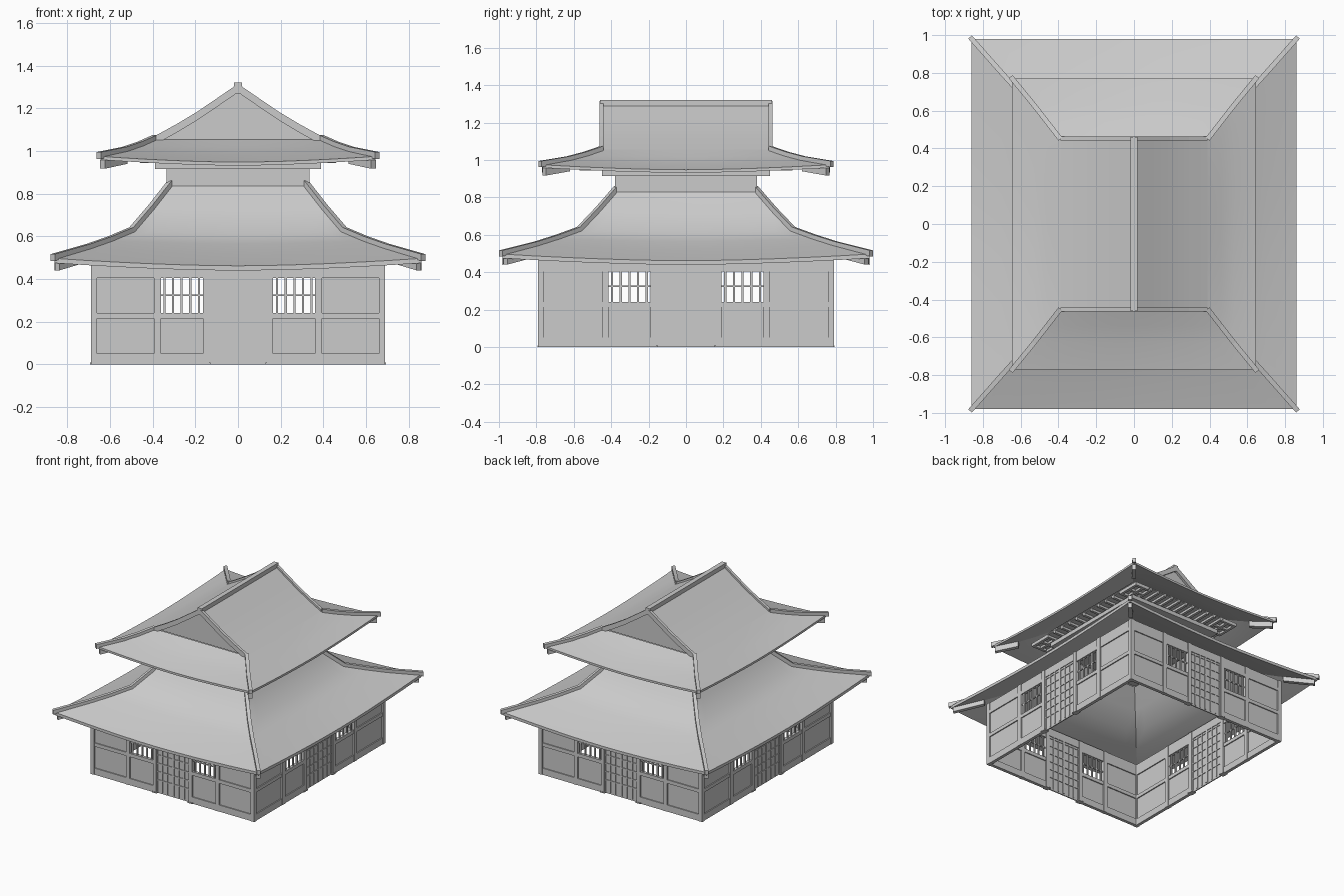
import bpy, bmesh, math
from mathutils import Vector

cube = bpy.data.objects.get("Cube")
if cube:
    bpy.data.objects.remove(cube, do_unlink=True)

grey = bpy.data.materials.new("plain_grey")
grey.use_nodes = True
grey.diffuse_color = (0.6, 0.6, 0.6, 1)
grey.node_tree.nodes["Principled BSDF"].inputs["Base Color"].default_value = (0.6, 0.6, 0.6, 1)


def finish(name, bm, mirror=False, smooth=False):
    mesh = bpy.data.meshes.new(name)
    bmesh.ops.recalc_face_normals(bm, faces=bm.faces)
    bm.to_mesh(mesh)
    bm.free()
    obj = bpy.data.objects.new(name, mesh)
    bpy.context.collection.objects.link(obj)
    mesh.materials.append(grey)
    if mirror:
        mod = obj.modifiers.new("mirror", "MIRROR")
        mod.use_axis = (True, True, False)
        mod.use_mirror_merge = False
    if smooth:
        bpy.ops.object.select_all(action="DESELECT")
        obj.select_set(True)
        bpy.context.view_layer.objects.active = obj
        bpy.ops.object.shade_smooth_by_angle(angle=math.radians(40))
    return obj


def box(bm, x0, x1, y0, y1, z0, z1):
    vs = bmesh.ops.create_cube(bm, size=1)["verts"]
    for v in vs:
        v.co = Vector(((x0, x1)[v.co.x > 0], (y0, y1)[v.co.y > 0], (z0, z1)[v.co.z > 0]))
    return vs


def sweep(bm, path, width, low, high):
    """Rectangular beam that follows a path, with upright cross-sections."""
    pts = [Vector(p) for p in path]
    run = pts[-1] - pts[0]
    side = Vector((-run.y, run.x, 0)).normalized() * width / 2
    rings = [[bm.verts.new(p + side * s + Vector((0, 0, h)))
              for s, h in ((-1, low), (1, low), (1, high), (-1, high))] for p in pts]
    for a, b in zip(rings, rings[1:]):
        for i in range(4):
            j = (i + 1) % 4
            bm.faces.new((a[i], a[j], b[j], b[i]))
    bm.faces.new(rings[0])
    bm.faces.new(rings[-1])


def hipped_roof(name, rings, thick, n=12):
    """Four curved slopes; each ring is (half x, half y, corner z, middle z)."""
    under = [(x, y, c - thick, m - thick) for x, y, c, m in reversed(rings)]
    bm = bmesh.new()
    for side in range(4):
        rows = []
        for hx, hy, zc, zm in under + list(rings):
            row = []
            for i in range(n + 1):
                t = 2 * i / n - 1
                z = zm + (zc - zm) * abs(t) ** 1.7
                x, y = ((t * hx, -hy), (hx, t * hy), (-t * hx, hy), (-hx, -t * hy))[side]
                row.append(bm.verts.new((x, y, z)))
            rows.append(row)
        for a, b in zip(rows, rows[1:]):
            for i in range(n):
                bm.faces.new((a[i], a[i + 1], b[i + 1], b[i]))
    return finish(name, bm, smooth=True)


def hip_parts(prefix, rings):
    """Ridge caps on the four hips and rafters below the eave corners."""
    path = [(x, y, z) for x, y, z, m in rings]
    x, y, z = path[0]
    bm = bmesh.new()
    sweep(bm, [(x + .008, y + .01, z)] + path[1:], .026, -.012, .02)
    finish(prefix + "_hip_ridges", bm, mirror=True)
    bm = bmesh.new()
    start, end = Vector(path[0]), Vector(path[1])
    sweep(bm, [start.lerp(end, .08), end], .03, -.06, -.02)
    finish(prefix + "_corner_rafters", bm, mirror=True)


# Walls: one half of a side, repeated for both halves of all four sides
HEIGHT = .49


def half_wall(bm, width):
    k = width / .69

    def part(u0, u1, d0, d1, z0, z1):
        return box(bm, u0 * k, u1 * k, -d1, -d0, z0, z1)

    for u0, u1 in ((.665, .69), (.362, .393), (.137, .165)):
        part(u0, u1, -.03, 0, 0, HEIGHT)                     # posts
    for z0, z1 in ((0, .05), (.215, .242), (.405, .43)):
        part(.15, .68, -.027, -.003, z0, z1)                 # rails
    part(0, .68, -.026, -.006, .43, HEIGHT)                  # top beam
    part(.39, .67, -.019, -.011, .05, .405)                  # end panels
    part(.16, .37, -.019, -.011, .05, .22)                   # panel under window
    for i in range(5):
        u = .183 + i * .0405
        part(u - .005, u + .005, -.02, -.01, .24, .41)       # window bars
    part(.16, .37, -.019, -.011, .32, .328)
    part(0, .14, -.02, -.012, 0, .43)                        # door leaf
    for u in (.004, .048, .092, .133):
        part(u - .004, u + .004, -.025, -.007, .01, .43)     # door lattice
    for i in range(6):
        z = .1 + i * .063
        part(0, .14, -.025, -.007, z - .004, z + .004)
    part(.13, .17, -.035, .004, 0, .008)                     # post foot


def wall(name, width, offset, turn):
    bm = bmesh.new()
    half_wall(bm, width)
    geom = bmesh.ops.duplicate(bm, geom=bm.faces[:])["geom"]
    for v in [g for g in geom if isinstance(g, bmesh.types.BMVert)]:
        v.co.x *= -1
    obj = finish(name, bm)
    angle = math.radians(turn)
    obj.rotation_euler.z = angle
    obj.location = (offset * math.sin(angle), -offset * math.cos(angle), 0)


wall("front_wall", .69, .79, 0)
wall("left_wall", .79, .69, 90)
wall("back_wall", .69, .79, 180)
wall("right_wall", .79, .69, 270)

# Lower roof
lower = [(.86, .98, .497, .462), (.70, .80, .545, .52), (.60, .69, .58, .565),
         (.50, .575, .622, .615), (.41, .475, .727, .725), (.32, .375, .842, .842)]
hipped_roof("lower_roof", lower, .022)
hip_parts("lower", lower)

# Neck between the roofs
bm = bmesh.new()
box(bm, -.335, .335, -.38, .38, .83, .96)
finish("neck", bm)
bm = bmesh.new()
box(bm, -.39, .39, -.45, .45, .915, .945)
finish("neck_bracket_ring", bm)

# Upper roof skirt
upper = [(.645, .77, .975, .948), (.53, .63, 1.0, .985), (.46, .54, 1.024, 1.018),
         (.39, .45, 1.055, 1.055)]
hipped_roof("upper_roof_skirt", upper, .016)
hip_parts("upper", upper)

# Soffit board with rafters under the upper eaves
bm = bmesh.new()
box(bm, -.46, .46, -.57, .57, .962, .97)
for s in (-1, 1):
    for i in range(15):
        t = 2 * i / 14 - 1
        xa, ya = sorted((s * .34, s * .46)), sorted((s * .40, s * .57))
        box(bm, t * .45 - .01, t * .45 + .01, *ya, .945, .965)
        box(bm, *xa, t * .56 - .01, t * .56 + .01, .945, .965)
finish("soffit_rafters", bm)

# Gabled top of the upper roof
slope = [(.39, 1.055), (.29, 1.11), (.19, 1.17), (.09, 1.238), (0, 1.3)]
bm = bmesh.new()
outline = slope + [(-x, z) for x, z in slope[-2::-1]]
ends = [[bm.verts.new((x, y, z)) for x, z in outline] for y in (-.445, .445)]
for i in range(len(outline) - 1):
    bm.faces.new((ends[0][i], ends[0][i + 1], ends[1][i + 1], ends[1][i]))
for end in ends:
    bm.faces.new(end)
finish("gable_roof", bm, smooth=True)

# Sloping gable ridges and the main ridge
bm = bmesh.new()
sweep(bm, [(x, .452, z) for x, z in slope], .022, -.025, .015)
finish("gable_ridges", bm, mirror=True)
bm = bmesh.new()
box(bm, -.018, .018, -.46, .46, 1.27, 1.32)
finish("main_ridge", bm)
